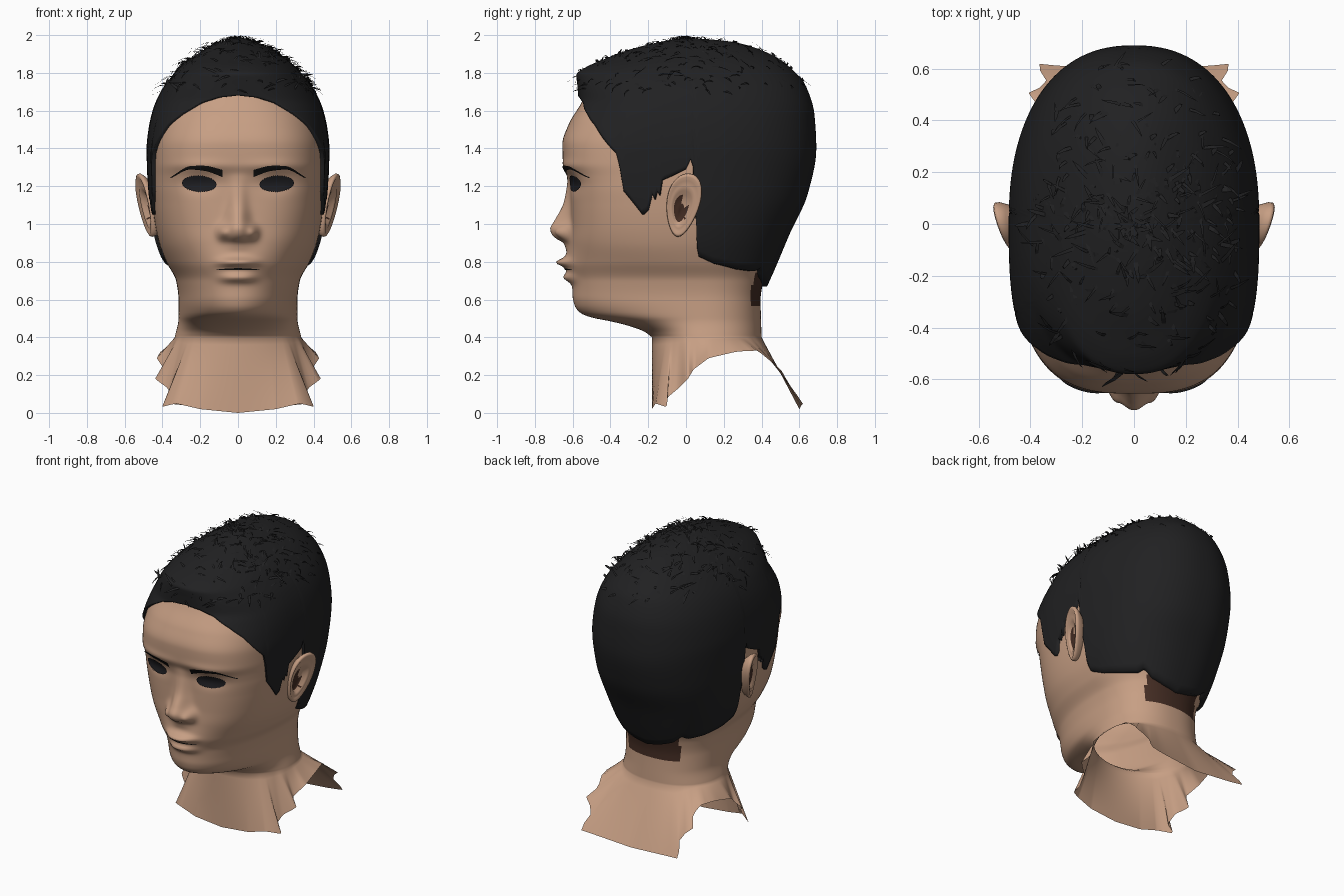
import bpy, math, random
from mathutils import Vector

if "Cube" in bpy.data.objects:
    bpy.data.objects.remove(bpy.data.objects["Cube"])

random.seed(4)
PI = math.pi


def material(name, rgb):
    m = bpy.data.materials.new(name)
    m.diffuse_color = (*rgb, 1)
    m.use_nodes = True
    m.node_tree.nodes["Principled BSDF"].inputs["Base Color"].default_value = m.diffuse_color
    return m


SKIN = material("skin", (0.57, 0.345, 0.23))
HAIR = material("hair_black", (0.015, 0.015, 0.016))
BROW = material("brow_black", (0.007, 0.007, 0.007))
EYE = material("eye_dark", (0.014, 0.014, 0.017))
BROWN = material("dark_brown", (0.058, 0.026, 0.017))


def curve(*pts):
    """Monotone smooth interpolation through (position, value) pairs."""
    xs, ys = [p[0] for p in pts], [p[1] for p in pts]
    sl = [(ys[i + 1] - ys[i]) / (xs[i + 1] - xs[i]) for i in range(len(xs) - 1)]
    tan = [sl[0]] + [2 * a * b / (a + b) if a * b > 0 else 0 for a, b in zip(sl, sl[1:])] + [sl[-1]]

    def f(x):
        x = min(max(x, xs[0]), xs[-1])
        i = max(k for k in range(len(xs) - 1) if xs[k] <= x)
        h = xs[i + 1] - xs[i]
        t = (x - xs[i]) / h
        return (ys[i] * (1 + 2 * t) * (1 - t) ** 2 + tan[i] * h * t * (1 - t) ** 2
                + ys[i + 1] * t * t * (3 - 2 * t) + tan[i + 1] * h * t * t * (t - 1))
    return f


def linear(table, x):
    for a, b in zip(table, table[1:]):
        if x <= b[0]:
            t = (x - a[0]) / (b[0] - a[0])
            return [p + (q - p) * t for p, q in zip(a[1:], b[1:])]
    return list(table[-1][1:])


def grid(name, rows, mats, wrap=True, cap=False, rule=None):
    """Mesh from rows of points; rule gives the material of each face centre."""
    n = len(rows[0])
    verts = [p for r in rows for p in r]
    faces = [(i * n + j, i * n + (j + 1) % n, (i + 1) * n + (j + 1) % n, (i + 1) * n + j)
             for i in range(len(rows) - 1) for j in range(n if wrap else n - 1)]
    if cap:
        faces.append(tuple(range(len(verts) - n, len(verts))))
    me = bpy.data.meshes.new(name)
    me.from_pydata(verts, [], faces)
    for m in mats:
        me.materials.append(m)
    for p in me.polygons:
        p.use_smooth = True
        if rule:
            p.material_index = rule(p.center)
    ob = bpy.data.objects.new(name, me)
    bpy.context.collection.objects.link(ob)
    return ob


# Outlines by height: half width, front y, back y
centre = curve((.4, .1), (.7, .06), (.9, 0), (2, 0))
front_n = curve((.4, 2), (.5, 1.9), (.6, 2.1), (.8, 2.3), (1, 2.7), (1.3, 3), (1.6, 2.6), (1.9, 2.1))
SKULL = (
    curve((.4, .335), (.5, .315), (.6, .315), (.7, .328), (.8, .38), (.9, .418), (1, .44), (1.1, .453),
          (1.2, .46), (1.4, .46), (1.5, .45), (1.6, .42), (1.7, .37), (1.8, .29), (1.9, .15), (1.95, .02)),
    curve((.4, -.18), (.43, -.22), (.46, -.3), (.485, -.4), (.505, -.5), (.53, -.56), (.57, -.59), (.62, -.6),
          (.7, -.6), (.8, -.615), (.9, -.615), (1, -.61), (1.1, -.61), (1.2, -.615), (1.25, -.625),
          (1.32, -.65), (1.42, -.655), (1.53, -.62), (1.63, -.56), (1.7, -.52), (1.8, -.42), (1.9, -.27), (1.95, -.03)),
    curve((.4, .4), (.6, .395), (.7, .41), (.8, .45), (.9, .51), (1, .56), (1.1, .605), (1.2, .64),
          (1.4, .67), (1.5, .66), (1.6, .62), (1.7, .57), (1.8, .46), (1.9, .25), (1.95, .03)))
HAIRDO = (
    curve((.66, .34), (.7, .35), (.8, .398), (.9, .436), (1, .457), (1.1, .47), (1.2, .478), (1.4, .484), (1.5, .474),
          (1.6, .452), (1.7, .41), (1.8, .335), (1.85, .285), (1.9, .215), (1.94, .15), (1.97, .08), (1.985, .01)),
    curve((.66, -.62), (1, -.635), (1.36, -.675), (1.5, -.645), (1.6, -.6), (1.66, -.57), (1.73, -.575),
          (1.79, -.58), (1.83, -.53), (1.87, -.44), (1.91, -.34), (1.95, -.2), (1.975, -.08), (1.985, -.01)),
    curve((.66, .425), (.76, .47), (.95, .55), (1.16, .645), (1.4, .69), (1.58, .68), (1.74, .63),
          (1.82, .56), (1.87, .5), (1.92, .4), (1.96, .27), (1.98, .1), (1.985, .01)))


def loft(shape, z, a):
    w, f, b = (g(z) for g in shape)
    yc, s, c = centre(z), math.sin(a), math.cos(a)
    d, n = (yc - f, front_n(z)) if c > 0 else (b - yc, 2.3)
    r = (abs(s / w) ** n + abs(c / d) ** n) ** (-1 / n)
    return Vector((r * s, yc - r * c, z))


# Face relief: nose, lips, eye sockets
nose_h = curve((.85, 0), (.9, .03), (.925, .075), (.95, .1), (.975, .108), (1.02, .085), (1.1, .042), (1.19, .018), (1.27, 0))
nose_w = curve((.88, .07), (.97, .07), (1.05, .055), (1.2, .045))


def bump(x, z, cx, cz, sx, sz, p=2):
    return math.exp(-abs((x - cx) / sx) ** p - ((z - cz) / sz) ** 2)


def relief(x, z):
    x = abs(x)
    return (nose_h(z) * math.exp(-(x / nose_w(z)) ** 2.4)
            + .045 * bump(x, z, .08, .955, .03, .035)
            + .03 * bump(x, z, 0, .79, .13, .08)
            + .045 * bump(x, z, 0, .797, .1, .02, 3)
            + .036 * bump(x, z, 0, .715, .095, .024, 3)
            - .018 * bump(x, z, .2, 1.215, .1, .05)
            + .008 * bump(x, z, .2, 1.31, .15, .03))


def face_y(x, z):
    n, yc = front_n(z), centre(z)
    d = (1 - abs(x / SKULL[0](z)) ** n) ** (1 / n)
    return yc - (yc - SKULL[1](z)) * d - relief(x, z)


def skin_point(z, a):
    p = loft(SKULL, z, a)
    if math.cos(a) > 0:
        p.y -= relief(p.x, z)
    return p


# Head and neck with the ragged open lower edge: angle, x, y, z
edge = [(0, 0, -.18, 0), (35, .2, -.18, .02), (50, .33, -.16, .05), (53, .41, -.1, .03), (58, .36, -.1, .08),
        (66, .37, -.04, .13), (72, .44, .01, .18), (80, .39, .04, .23), (95, .43, .12, .29), (112, .41, .27, .325),
        (122, .38, .38, .33), (130, .36, .44, .28), (134, .41, .51, .22), (139, .33, .54, .16),
        (146, .38, .62, .05), (152, .28, .61, .04), (180, 0, .6, .02)]
COLS = 200
angles = [PI * (.4 * u + .6 * u ** 3) for u in (2 * j / COLS - 1 for j in range(COLS))]


def neck_point(s, a):
    x, y, z = linear(edge, abs(math.degrees(a)))
    return skin_point(.4, a).lerp(Vector((math.copysign(x, a), y, z)), s)


rows = [[neck_point(1 - k / 10, a) for a in angles] for k in range(10)]
rows += [[skin_point(.4 + 1.55 * k / 140, a) for a in angles] for k in range(141)]
grid("head_and_neck", rows, [SKIN, BROWN], cap=True,
     rule=lambda c: int(abs(c.x) < .2 and c.y > .2 and .57 < c.z < .74))

# Hair shell; hairline height by angle from the front
hairline = [(0, 1.68), (10, 1.67), (20, 1.64), (30, 1.58), (38, 1.52), (44, 1.45), (52, 1.36), (53.5, 1.18),
            (63, 1.05), (67, 1.08), (68.5, 1.2), (70, 1.09), (71.5, 1.21), (73, 1.11), (74.5, 1.23), (80, 1.25),
            (90, 1.29), (94, 1.36), (95.5, 1.2), (97, .83), (108, .79), (126, .76), (140, .75), (146, .77),
            (152, .72), (165, .69), (180, .67)]
ring = [-PI + PI * j / 120 for j in range(240)]
low = [linear(hairline, abs(math.degrees(a)))[0] for a in ring]
rows = [[loft(HAIRDO, z, a) for z, a in zip(low, ring)]]
rows[0] = [Vector((p.x * .93, p.y * .93, p.z)) for p in rows[0]]
for k in range(51):
    t = math.sin(k / 50 * PI / 2)
    rows.append([loft(HAIRDO, z + (1.985 - z) * t, a) for z, a in zip(low, ring)])
grid("hair", rows, [HAIR], cap=True)

# Loose strands over the crown
strands = []
for i in range(420):
    a = random.uniform(-PI, PI)
    z = 1.985 - .28 * random.random() ** 1.5
    p = loft(HAIRDO, z, a)
    nrm = (p - Vector((0, 0, 1.2))).normalized()
    d = Vector((random.uniform(-.6, .9), random.uniform(-.9, .7), 0))
    d = (d - nrm * d.dot(nrm)).normalized()
    side = d.cross(nrm) * random.uniform(.004, .009)
    length = random.uniform(.05, .13)
    strip = []
    for t, lift, w in ((0, -.004, 1), (.35, .008, 1), (.7, .01, .7), (1, random.uniform(-.004, .016), .1)):
        q = p + d * length * t + nrm * lift + side.cross(nrm) * 3 * t * t
        q.z = min(q.z, 1.999)
        strip.append((q - side * w, q + side * w))
    strands.append(strip)
me = bpy.data.meshes.new("hair_strands")
me.from_pydata([v for s in strands for pair in s for v in pair], [],
               [(b, b + 1, b + 3, b + 2) for i in range(len(strands)) for b in range(i * 8, i * 8 + 6, 2)])
me.materials.append(HAIR)
bpy.context.collection.objects.link(bpy.data.objects.new("hair_strands", me))


def drape(name, mat, shape, lift, cols=33, rws=7):
    """Thin patch laid on the face; shape maps (u, v) in -1..1 to (x, z)."""
    out = []
    for i in range(rws):
        row = []
        for j in range(cols):
            x, z = shape(2 * j / (cols - 1) - 1, 2 * i / (rws - 1) - 1, j)
            row.append(Vector((x, face_y(x, z) - lift, z)))
        out.append(row)
    grid(name, out, [mat], wrap=False)


# Eyes with fringed edges, brows, mouth line
brow_z = curve((-1, 1.268), (-.3, 1.295), (.2, 1.298), (1, 1.245))
for g, tag in ((1, "right"), (-1, "left")):
    drape(tag + "_eye", EYE, lambda u, v, j: (
        g * .205 + .092 * u, 1.213 + v * .04 * (1 - u * u) ** .5 * (1 + .14 * (j % 2)) + .004 * g * u), .009)
    drape(tag + "_brow", BROW, lambda u, v, j: (
        g * .22 + .137 * u, brow_z(g * u) + v * (.011 - .008 * g * u)), .008)
drape("mouth_line", BROW, lambda u, v, j: (.12 * u, .761 + v * .005 * (1 - u * u) - .003 * u * u), .004, rws=3)

# Ears: rings from the hidden back, over the rim, into the hollow (radius, depth)
ear_rings = [(.72, -.07), (.92, -.02), (1, .012), (.98, .03), (.9, .037), (.8, .022), (.68, .026), (.54, .02),
             (.43, -.003), (.2, -.007), (.02, -.007)]
for g, tag in ((1, "right"), (-1, "left")):
    rows = []
    for r, d in ear_rings:
        row = []
        for k in range(48):
            t = g * 2 * PI * k / 48
            c, s = math.cos(t), math.sin(t)
            z = 1.1 + .168 * r * s - .03 * (1 - r)
            y = -.015 + .088 * r * c * (1 + .25 * s) + .16 * (z - 1.1) - .015 * (1 - r)
            x = .442 + .2 * (y + .1) + .17 * (z - 1) + d * (.7 + .3 * c)
            row.append(Vector((g * x, y, z)))
        rows.append(row)
    grid(tag + "_ear", rows, [SKIN, BROWN], cap=True,
         rule=lambda c: int(math.hypot((c.y + .03) / .034, (c.z - 1.075) / .06) < 1 and abs(c.x) > .44))
